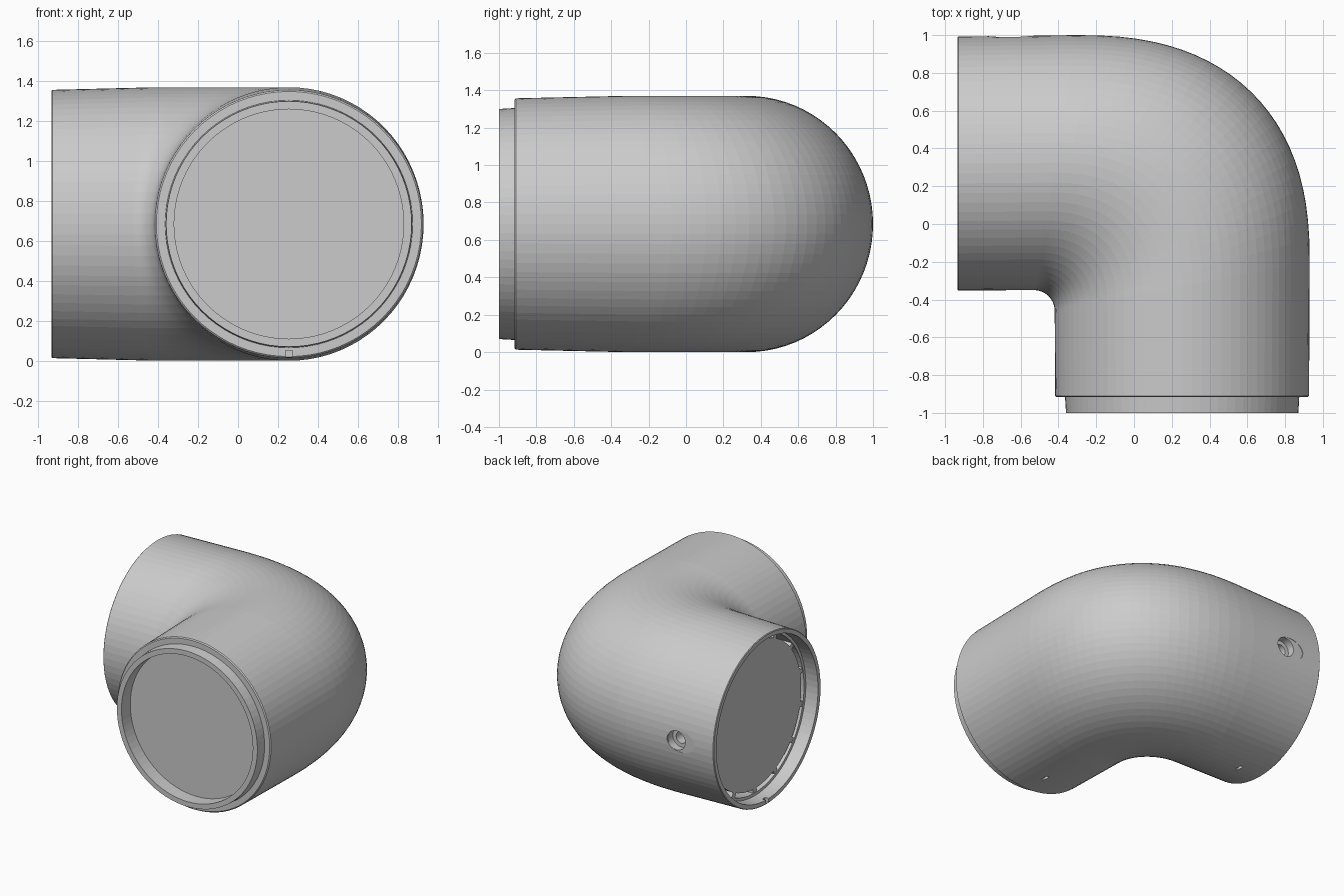
import bpy, bmesh, math
from mathutils import Vector, Matrix

cube = bpy.data.objects.get("Cube")
if cube:
    bpy.data.objects.remove(cube)

ZC = 0.685       # height of the pipe axis
CX, CY = 0.255, 0.32   # axis of the front arm (x) and of the side arm (y)
SEG = 80

grey = bpy.data.materials.new("pipe grey")
grey.use_nodes = True
colour = (0.6, 0.6, 0.6, 1)
grey.diffuse_color = colour
grey.node_tree.nodes["Principled BSDF"].inputs["Base Color"].default_value = colour


def finish(bm, name):
    bmesh.ops.recalc_face_normals(bm, faces=bm.faces)
    mesh = bpy.data.meshes.new(name)
    bm.to_mesh(mesh)
    bm.free()
    mesh.materials.append(grey)
    obj = bpy.data.objects.new(name, mesh)
    bpy.context.scene.collection.objects.link(obj)
    return obj


def skin(name, stations):
    """Loft elliptical rings; a station is (inner point, outer point, half height)."""
    bm = bmesh.new()
    rings = []
    for a, b, rz in stations:
        a, b = Vector((*a, ZC)), Vector((*b, ZC))
        mid, half = (a + b) / 2, (b - a) / 2
        rings.append([bm.verts.new(mid + half * math.cos(u) + Vector((0, 0, rz * math.sin(u))))
                      for u in (math.tau * i / SEG for i in range(SEG))])
    for p, q in zip(rings, rings[1:]):
        for i in range(SEG):
            j = (i + 1) % SEG
            bm.faces.new((p[i], p[j], q[j], q[i]))
    bm.faces.new(rings[0])
    bm.faces.new(rings[-1])
    return finish(bm, name)


def front_ring(y, r):
    return ((CX - r, y), (CX + r, y), r)


def side_ring(x, r):
    return ((x, CY - r), (x, CY + r), r)


def bend_ring(t):
    c, s = math.cos(t), math.sin(t)
    e = 0.835   # the outside bulges beyond a true arc
    return ((-0.53 + 0.11 * c, -0.46 + 0.11 * s),
            (-0.3 + 1.23 * max(c, 0) ** e, -0.2 + 1.2 * max(s, 0) ** e), 0.685)


def cut(target, bm, name):
    cutter = finish(bm, name)
    cutter.hide_render = True
    cutter.hide_viewport = True
    cutter.display_type = 'WIRE'
    mod = target.modifiers.new(name, 'BOOLEAN')
    mod.operation = 'DIFFERENCE'
    mod.solver = 'EXACT'
    mod.object = cutter


# Elbow shell: recessed front plate, spigot, shoulder, bend, socket
BEND = 24
stations = [front_ring(-0.89, 0.575), front_ring(-1.0, 0.575), front_ring(-1.0, 0.615),
            front_ring(-0.917, 0.62), front_ring(-0.917, 0.664), front_ring(-0.91, 0.672)]
stations += [bend_ring(math.pi / 2 * i / BEND) for i in range(BEND + 1)]
stations += [side_ring(-0.93, 0.672), side_ring(-0.935, 0.667),
             side_ring(-0.935, 0.635), side_ring(-0.70, 0.63)]
elbow = skin("elbow_shell", stations)

# Plate inside the socket, held by bridges around its edge
skin("socket_plate", [side_ring(-0.83, 0.575), side_ring(-0.69, 0.575)])
skin("socket_inner_ring", [side_ring(-0.69, 0.61), side_ring(-0.83, 0.61),
                           side_ring(-0.83, 0.64), side_ring(-0.69, 0.64)])
bm = bmesh.new()
BRIDGES = 14
for i in range(BRIDGES):
    m = (Matrix.Translation((-0.76, CY, ZC)) @ Matrix.Rotation(math.tau * i / BRIDGES, 4, 'X')
         @ Matrix.Translation((0, 0, 0.595)) @ Matrix.Diagonal((0.13, 0.04, 0.06, 1)))
    bmesh.ops.create_cube(bm, size=1, matrix=m)
finish(bm, "socket_bridges")

# Stepped screw hole in an oval spot face on the back: x, bottom y, radius, stretch
HOLE_X = -0.61
for name, x, y, radius, stretch in (("spot_face_cutter", HOLE_X - 0.04, 0.988, 0.085, 1.4),
                                    ("counterbore_cutter", HOLE_X, 0.93, 0.075, 1),
                                    ("screw_hole_cutter", HOLE_X, 0.82, 0.045, 1)):
    bm = bmesh.new()
    depth = 1.1 - y
    bmesh.ops.create_cone(bm, cap_ends=True, segments=32, radius1=radius, radius2=radius, depth=depth,
                          matrix=Matrix.Translation((x, y + depth / 2, ZC))
                          @ Matrix.Rotation(math.pi / 2, 4, 'X') @ Matrix.Diagonal((stretch, 1, 1, 1)))
    cut(elbow, bm, name)

# Alignment notches at both ends and small slits underneath: centre, size
bm = bmesh.new()
for centre, size in (((CX, -0.92, 0.035), (0.035, 0.06, 0.034)),
                     ((-0.935, CY, 0.035), (0.06, 0.035, 0.034)),
                     ((CX, -0.7, 0.01), (0.025, 0.06, 0.04)),
                     ((-0.73, CY, 0.01), (0.025, 0.06, 0.04))):
    bmesh.ops.create_cube(bm, size=1, matrix=Matrix.Translation(centre) @ Matrix.Diagonal((*size, 1)))
cut(elbow, bm, "notch_cutter")
